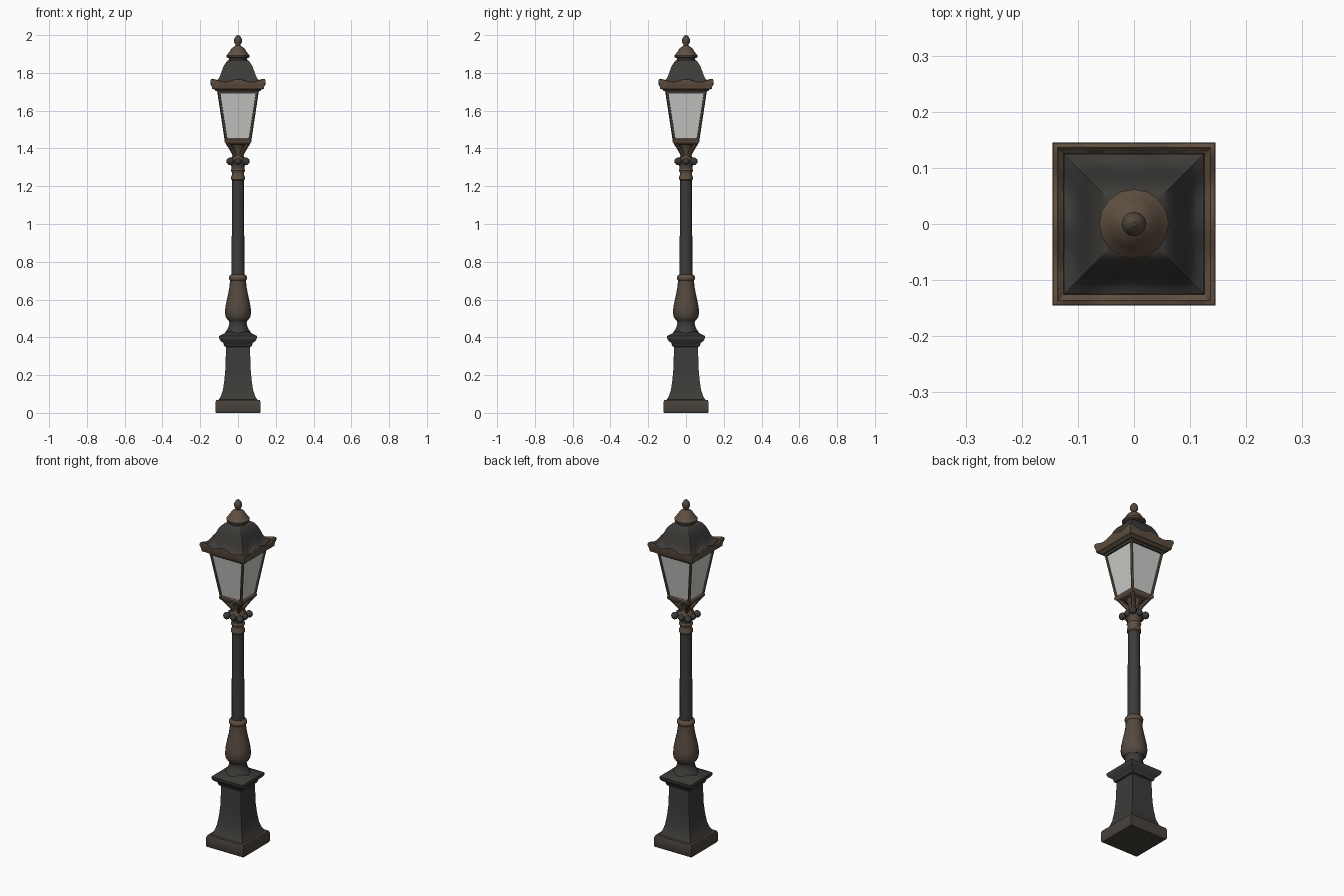
import bpy, bmesh, math
from mathutils import Vector

if "Cube" in bpy.data.objects:
    bpy.data.objects.remove(bpy.data.objects["Cube"])


def material(name, rgb):
    m = bpy.data.materials.new(name)
    m.diffuse_color = (*rgb, 1)
    m.use_nodes = True
    m.node_tree.nodes["Principled BSDF"].inputs["Base Color"].default_value = m.diffuse_color
    return m


IRON = material("dark iron", (0.047, 0.044, 0.040))
WORN = material("worn iron", (0.066, 0.055, 0.045))
BRONZE = material("aged bronze", (0.115, 0.078, 0.052))
PATINA = material("dull bronze", (0.088, 0.066, 0.049))
GLASS = material("frosted glass", (0.60, 0.60, 0.59))


def finish(name, bm, *mats, angle=40):
    bmesh.ops.recalc_face_normals(bm, faces=bm.faces)
    me = bpy.data.meshes.new(name)
    bm.to_mesh(me)
    bm.free()
    ob = bpy.data.objects.new(name, me)
    bpy.context.collection.objects.link(ob)
    for m in mats:
        me.materials.append(m)
    bpy.ops.object.select_all(action='DESELECT')
    ob.select_set(True)
    bpy.context.view_layer.objects.active = ob
    bpy.ops.object.shade_smooth_by_angle(angle=math.radians(angle))
    return ob


def loft(bm, rings, closed=False):
    """Skin a stack of point rings, capping the ends unless it closes on itself."""
    vs = [[bm.verts.new(p) for p in r] for r in rings]
    n = len(vs[0])
    pairs = list(zip(vs, vs[1:])) + ([(vs[-1], vs[0])] if closed else [])
    for a, b in pairs:
        for i in range(n):
            bm.faces.new((a[i], a[(i + 1) % n], b[(i + 1) % n], b[i]))
    if not closed:
        bm.faces.new(vs[0][::-1])
        bm.faces.new(vs[-1])


def turned(name, profile, mat, sides=16):
    """Profile of (radius, z); sides=4 makes a square with half width = radius."""
    bm = bmesh.new()
    k, off = (math.sqrt(2), math.pi / 4) if sides == 4 else (1, 0)
    rings = []
    for r, z in profile:
        angles = [off + math.tau * i / sides for i in range(sides)]
        rings.append([(k * r * math.cos(a), k * r * math.sin(a), z) for a in angles])
    loft(bm, rings)
    return finish(name, bm, mat)


def tube(name, points, radii, mat, sides=8):
    """Sweep a round section along a path lying in a vertical plane."""
    bm = bmesh.new()
    pts = [Vector(p) for p in points]
    flat = Vector((pts[-1].x - pts[0].x, pts[-1].y - pts[0].y, 0)).normalized()
    side = Vector((-flat.y, flat.x, 0))
    rings = []
    for i, (p, r) in enumerate(zip(pts, radii)):
        t = (pts[min(i + 1, len(pts) - 1)] - pts[max(i - 1, 0)]).normalized()
        up = t.cross(side)
        angles = [math.tau * j / sides for j in range(sides)]
        rings.append([p + r * (math.cos(a) * side + math.sin(a) * up) for a in angles])
    loft(bm, rings)
    return finish(name, bm, mat)


# Square pedestal
turned("plinth", [(.116, 0), (.12, .006), (.12, .056), (.115, .068), (.1, .07)], WORN, 4)
turned("pedestal_shaft", [(.104, .066), (.09, .09), (.079, .125), (.072, .175), (.067, .23),
                          (.063, .36)], IRON, 4)
turned("pedestal_cap", [(.062, .348), (.072, .352), (.078, .37), (.094, .383), (.1, .395),
                        (.1, .406), (.092, .412), (.07, .422), (.05, .432)], IRON, 4)

# Round column
turned("column_foot", [(.07, .422), (.062, .434), (.052, .45), (.045, .475), (.05, .49),
                       (.058, .497)], IRON)
turned("baluster", [(.056, .494), (.065, .508), (.069, .53), (.067, .56), (.06, .595),
                    (.051, .635), (.045, .67), (.042, .702)], PATINA)
turned("baluster_ring", [(.041, .7), (.047, .706), (.049, .716), (.045, .726),
                         (.037, .732)], BRONZE)
turned("column", [(.036, .728), (.034, .76), (.0315, 1.245)], IRON, 12)
turned("column_collar", [(.031, 1.23), (.037, 1.236), (.037, 1.25), (.033, 1.257),
                         (.033, 1.274), (.038, 1.283), (.034, 1.292)], BRONZE)
turned("capital", [(.034, 1.288), (.034, 1.305), (.044, 1.322), (.046, 1.34), (.034, 1.355),
                   (.025, 1.365), (.026, 1.385), (.034, 1.41), (.048, 1.43)], PATINA)

# Scrolls around the capital, and brackets reaching the lantern corners
for i in range(8):
    a = i * math.pi / 4
    diagonal = i % 2 == 1
    reach, r = (.059, .02) if diagonal else (.043, .018)
    bm = bmesh.new()
    bmesh.ops.create_uvsphere(bm, u_segments=12, v_segments=8, radius=r)
    bmesh.ops.translate(bm, verts=bm.verts,
                        vec=(reach * math.cos(a), reach * math.sin(a), 1.332))
    finish(f"scroll_{i}", bm, IRON)
    if diagonal:
        path = [(.022, 1.35), (.03, 1.375), (.043, 1.392), (.058, 1.408), (.078, 1.432)]
        tube(f"bracket_{i}", [(d * math.cos(a), d * math.sin(a), z) for d, z in path],
             [.01, .012, .012, .011, .012], BRONZE)

# Lantern body
turned("lantern_floor", [(.058, 1.422), (.066, 1.428), (.072, 1.436), (.072, 1.446),
                         (.064, 1.452)], BRONZE, 4)
turned("lantern_glass", [(.0625, 1.445), (.103, 1.705)], GLASS, 4)
turned("lantern_top_frame", [(.1, 1.69), (.107, 1.692), (.109, 1.71), (.1, 1.712)], IRON, 4)
for i, (sx, sy) in enumerate([(1, 1), (-1, 1), (-1, -1), (1, -1)]):
    tube(f"corner_post_{i}", [(sx * .063, sy * .063, 1.44), (sx * .104, sy * .104, 1.71)],
         [.0075, .0075], BRONZE, 6)

# Flared eave with a wavy upper lip
STEPS = 16


def square_ring(half, z, wave):
    ring = []
    for s in range(4):
        for j in range(STEPS):
            t = -1 + 2 * j / STEPS
            x, y = half, half * t
            for _ in range(s):
                x, y = -y, x
            ring.append((x, y, z + wave * math.cos(math.tau * t)))
    return ring


bm = bmesh.new()
section = [(.095, 1.705, 0), (.118, 1.705, 0), (.124, 1.712, 0), (.137, 1.716, 0),
           (.139, 1.73, .002), (.145, 1.745, .007), (.144, 1.758, .008), (.136, 1.76, .008),
           (.122, 1.742, .006), (.095, 1.735, 0)]
loft(bm, [square_ring(*s) for s in section], closed=True)
finish("eave", bm, BRONZE)

# Bell-shaped roof, its lower edge following the wave
bm = bmesh.new()
section = [(.126, 1.735, .004), (.125, 1.75, .007), (.112, 1.755, .006), (.102, 1.768, .003),
           (.094, 1.785, 0), (.085, 1.812, 0), (.075, 1.838, 0), (.062, 1.858, 0),
           (.05, 1.868, 0)]
loft(bm, [square_ring(*s) for s in section])
finish("roof", bm, IRON)

# Chimney cap and finial
turned("chimney_neck", [(.052, 1.86), (.048, 1.875), (.053, 1.888)], IRON)
turned("chimney_cap", [(.05, 1.878), (.061, 1.883), (.062, 1.892), (.053, 1.902),
                       (.044, 1.914), (.034, 1.93), (.02, 1.94), (.014, 1.945)], BRONZE)
turned("finial", [(.013, 1.94), (.013, 1.95), (.019, 1.958), (.022, 1.97), (.019, 1.983),
                  (.011, 1.994), (.004, 2.0)], PATINA, 12)
